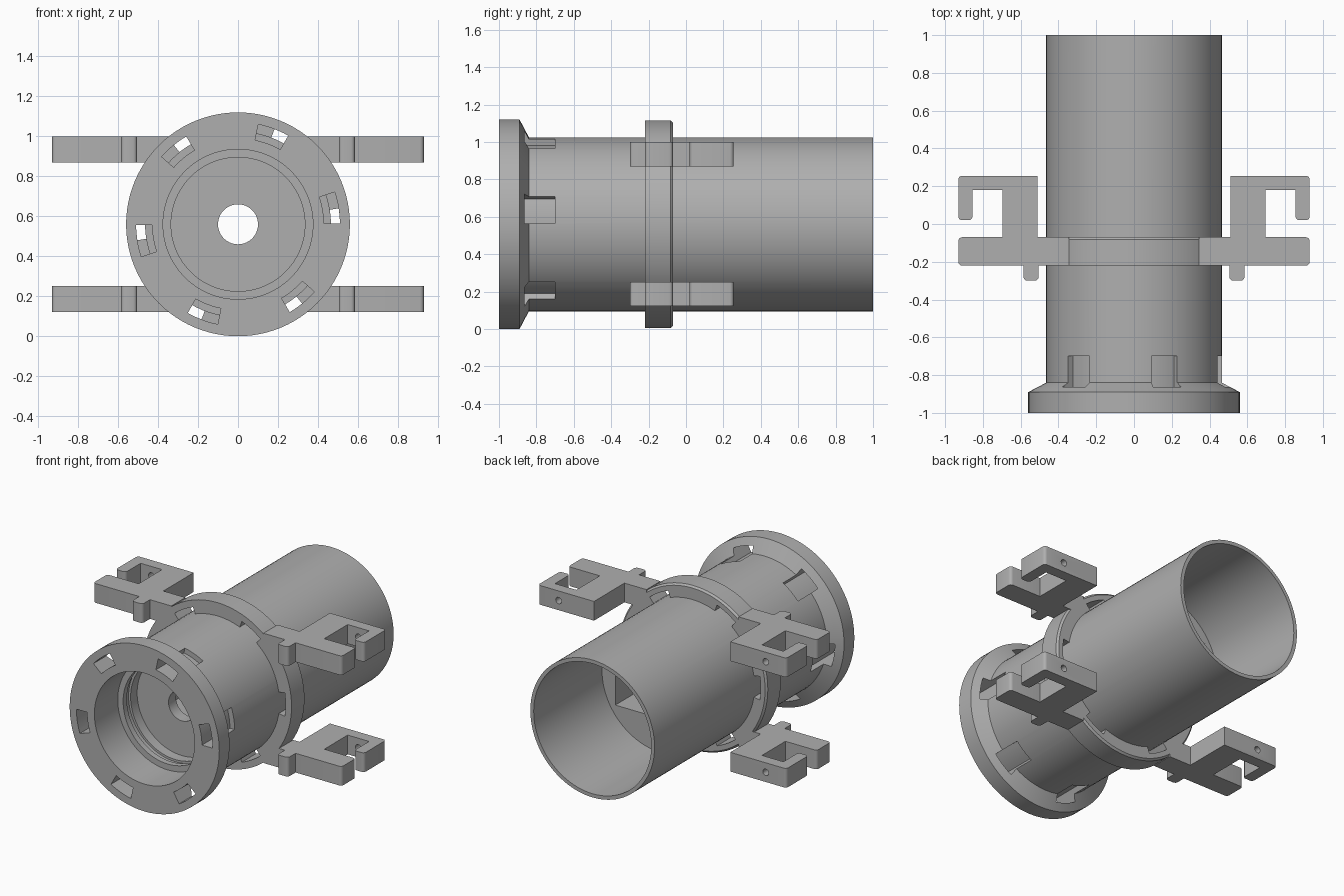
import bpy, bmesh, math
from mathutils import Vector

if "Cube" in bpy.data.objects:
    bpy.data.objects.remove(bpy.data.objects["Cube"])

CZ = 0.56          # height of the tube axis
grey = bpy.data.materials.new("plain_grey")
grey.diffuse_color = (0.43, 0.43, 0.43, 1)
grey.use_nodes = True
grey.node_tree.nodes["Principled BSDF"].inputs["Base Color"].default_value = grey.diffuse_color


def finish(name, bm):
    bmesh.ops.recalc_face_normals(bm, faces=bm.faces[:])
    me = bpy.data.meshes.new(name)
    bm.to_mesh(me)
    bm.free()
    ob = bpy.data.objects.new(name, me)
    bpy.context.collection.objects.link(ob)
    me.materials.append(grey)
    return ob


def smooth(ob):
    bpy.ops.object.select_all(action='DESELECT')
    ob.select_set(True)
    bpy.context.view_layer.objects.active = ob
    bpy.ops.object.shade_smooth_by_angle(angle=math.radians(25))


def cut(ob, cutter):
    bpy.ops.object.select_all(action='DESELECT')
    ob.select_set(True)
    bpy.context.view_layer.objects.active = ob
    mod = ob.modifiers.new("cut", 'BOOLEAN')
    mod.operation, mod.solver, mod.object = 'DIFFERENCE', 'EXACT', cutter
    bpy.ops.object.modifier_apply(modifier=mod.name)
    bpy.data.objects.remove(cutter)


def lathe(name, profile, n=96):
    """Revolve a closed (radius, y) profile round the tube axis."""
    bm = bmesh.new()
    rings = []
    for i in range(n):
        a = 2 * math.pi * i / n
        rings.append([bm.verts.new((r * math.cos(a), y, CZ + r * math.sin(a)))
                      for r, y in profile])
    m = len(profile)
    for i in range(n):
        p, q = rings[i], rings[(i + 1) % n]
        for j in range(m):
            k = (j + 1) % m
            bm.faces.new((p[j], p[k], q[k], q[j]))
    return finish(name, bm)


def prism(bm, pts, direction):
    """Extrude a planar outline."""
    f = bm.faces.new([bm.verts.new(p) for p in pts])
    ext = bmesh.ops.extrude_face_region(bm, geom=[f])
    bmesh.ops.translate(bm, vec=Vector(direction),
                        verts=[v for v in ext['geom'] if isinstance(v, bmesh.types.BMVert)])


def slot_cutter(r0, r1, y0, y1, offset, half):
    """Six curved slots spaced round the axis."""
    bm = bmesh.new()
    for k in range(6):
        c = offset + 60 * k
        arc = [math.radians(c - half + 2 * half * t / 6) for t in range(7)]
        pts = [(r0, a) for a in arc] + [(r1, a) for a in reversed(arc)]
        prism(bm, [(r * math.cos(a), y0, CZ + r * math.sin(a)) for r, a in pts],
              (0, y1 - y0, 0))
    return finish("slot_cutter", bm)


# tube body with front flange, stepped bore and inner bulkhead
body = lathe("tube_body", [
    (.10, -.60), (.335, -.60), (.335, -.67), (.35, -.67), (.35, -.71), (.335, -.71),
    (.335, -.75), (.375, -.75), (.375, -1), (.56, -1), (.56, -.89), (.465, -.84),
    (.465, 1), (.44, 1), (.44, .27), (.10, .27)])
cut(body, slot_cutter(.43, .51, -1.05, -.70, 9.5, 9))

# rectangular pocket in the rear of the bulkhead
bm = bmesh.new()
prism(bm, [(x, -.52, CZ + z) for x, z in ((-.34, -.21), (.34, -.21), (.34, .21), (-.34, .21))],
      (0, .85, 0))
cut(body, finish("pocket_cutter", bm))
smooth(body)

# clamp ring with six inner notches
ring = lathe("clamp_ring", [
    (.455, -.22), (.555, -.22), (.555, -.082), (.543, -.07), (.455, -.07)])
cut(ring, slot_cutter(.40, .51, -.3, .0, 0, 9))
smooth(ring)

# hooked mounting arms: outline seen from above
OUTLINE = [(.345, -.22), (.505, -.22), (.505, -.30), (.585, -.30), (.585, -.22),
           (.93, -.22), (.93, -.07), (.695, -.07), (.695, .18), (.855, .18),
           (.855, .02), (.93, .02), (.93, .255), (.51, .255), (.51, -.07), (.345, -.07)]
ROUND = {2, 3, 5, 6, 10, 11, 12}


def arm(name, side, z0):
    pts = []
    for i, p in enumerate(OUTLINE):
        if i not in ROUND:
            pts.append(p)
            continue
        # replace the corner by a small arc
        c = Vector(p)
        a = c + (Vector(OUTLINE[i - 1]) - c).normalized() * .02
        b = c + (Vector(OUTLINE[i + 1]) - c).normalized() * .02
        o = a + b - c
        for t in range(5):
            w = math.pi / 2 * t / 4
            pts.append(tuple(o + (a - o) * math.cos(w) + (b - o) * math.sin(w)))
    bm = bmesh.new()
    prism(bm, [(side * x, y, z0) for x, y in pts], (0, 0, .13))
    ob = finish(name, bm)
    # screw hole through the rear bar
    bm = bmesh.new()
    prism(bm, [(side * .775 + .022 * math.cos(t * math.pi / 8), .1,
                z0 + .065 + .022 * math.sin(t * math.pi / 8)) for t in range(16)], (0, .3, 0))
    cut(ob, finish("hole_cutter", bm))
    smooth(ob)


for side, sn in ((-1, "left"), (1, "right")):
    for z0, zn in ((.87, "upper"), (.122, "lower")):
        arm(f"{zn}_{sn}_arm", side, z0)
